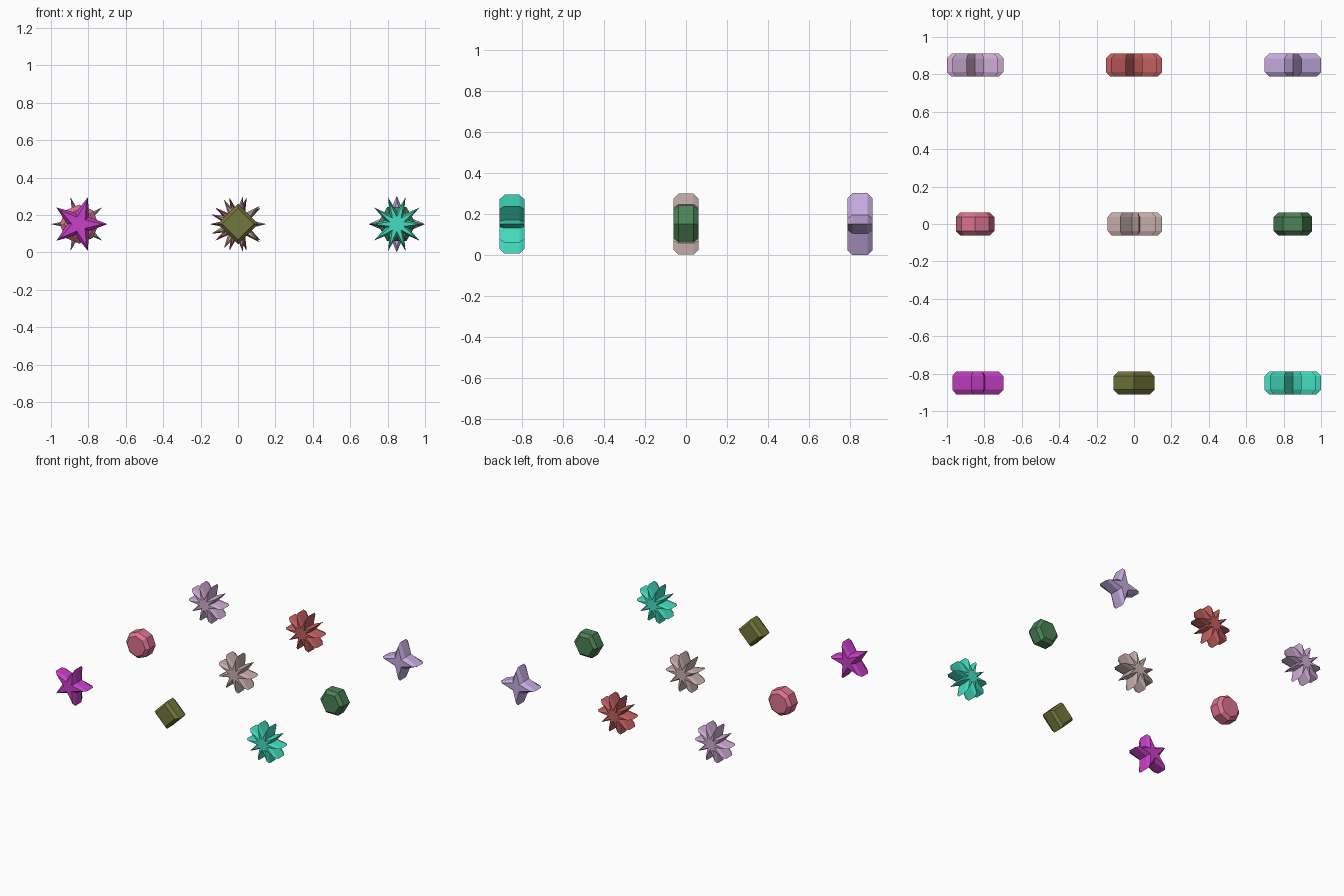
import bpy, bmesh
from math import sin, cos, pi

if "Cube" in bpy.data.objects:
    bpy.data.objects.remove(bpy.data.objects["Cube"])

PITCH, Z = 0.849, 0.151      # grid spacing and centre height
HALF, B = 0.0615, 0.025      # half thickness and chamfer size
STAR, VALLEY = 0.151, 0.064  # outer tip and valley radius of the stars


def srgb(c):
    return [((v / 255 + 0.055) / 1.055) ** 2.4 for v in c] + [1]


def chamfered_prism(name, radii, col, row, color):
    """Outline with the given radii, extruded along y with chamfered ends."""
    bm = bmesh.new()
    n = len(radii)
    rings = []
    for y, inset in ((-HALF, B), (-HALF + B, 0), (HALF - B, 0), (HALF, B)):
        rings.append([bm.verts.new(((r - inset) * cos(2 * pi * i / n), y,
                                    (r - inset) * sin(2 * pi * i / n)))
                      for i, r in enumerate(radii)])
    for a, b in zip(rings, rings[1:]):
        for i in range(n):
            j = (i + 1) % n
            bm.faces.new((a[i], a[j], b[j], b[i]))
    bm.faces.new(rings[0])
    bm.faces.new(rings[-1][::-1])
    bmesh.ops.recalc_face_normals(bm, faces=bm.faces)
    me = bpy.data.meshes.new(name)
    bm.to_mesh(me)
    bm.free()
    ob = bpy.data.objects.new(name, me)
    ob.location = (col * PITCH, row * PITCH, Z)
    bpy.context.collection.objects.link(ob)
    mat = bpy.data.materials.new(name + "_color")
    mat.diffuse_color = srgb(color)
    mat.use_nodes = True
    mat.node_tree.nodes["Principled BSDF"].inputs["Base Color"].default_value = mat.diffuse_color
    me.materials.append(mat)


def star(name, points, *args):
    chamfered_prism(name, [STAR, VALLEY] * points, *args)


def polygon(name, sides, radius, *args):
    chamfered_prism(name, [radius] * sides, *args)


# front row
star("five_point_star", 5, -1, -1, (200, 64, 200))
polygon("square_block", 4, 0.109, 0, -1, (116, 120, 60))
star("teal_ten_point_star", 10, 1, -1, (68, 222, 192))
# middle row
polygon("octagon_block", 8, 0.104, -1, 0, (220, 115, 145))
star("nine_point_star", 9, 0, 0, (200, 176, 174))
polygon("hexagon_block", 6, 0.104, 1, 0, (76, 130, 86))
# back row
star("pink_ten_point_star", 10, -1, 1, (208, 174, 212))
star("red_ten_point_star", 10, 0, 1, (196, 96, 96))
star("four_point_star", 4, 1, 1, (196, 170, 222))
